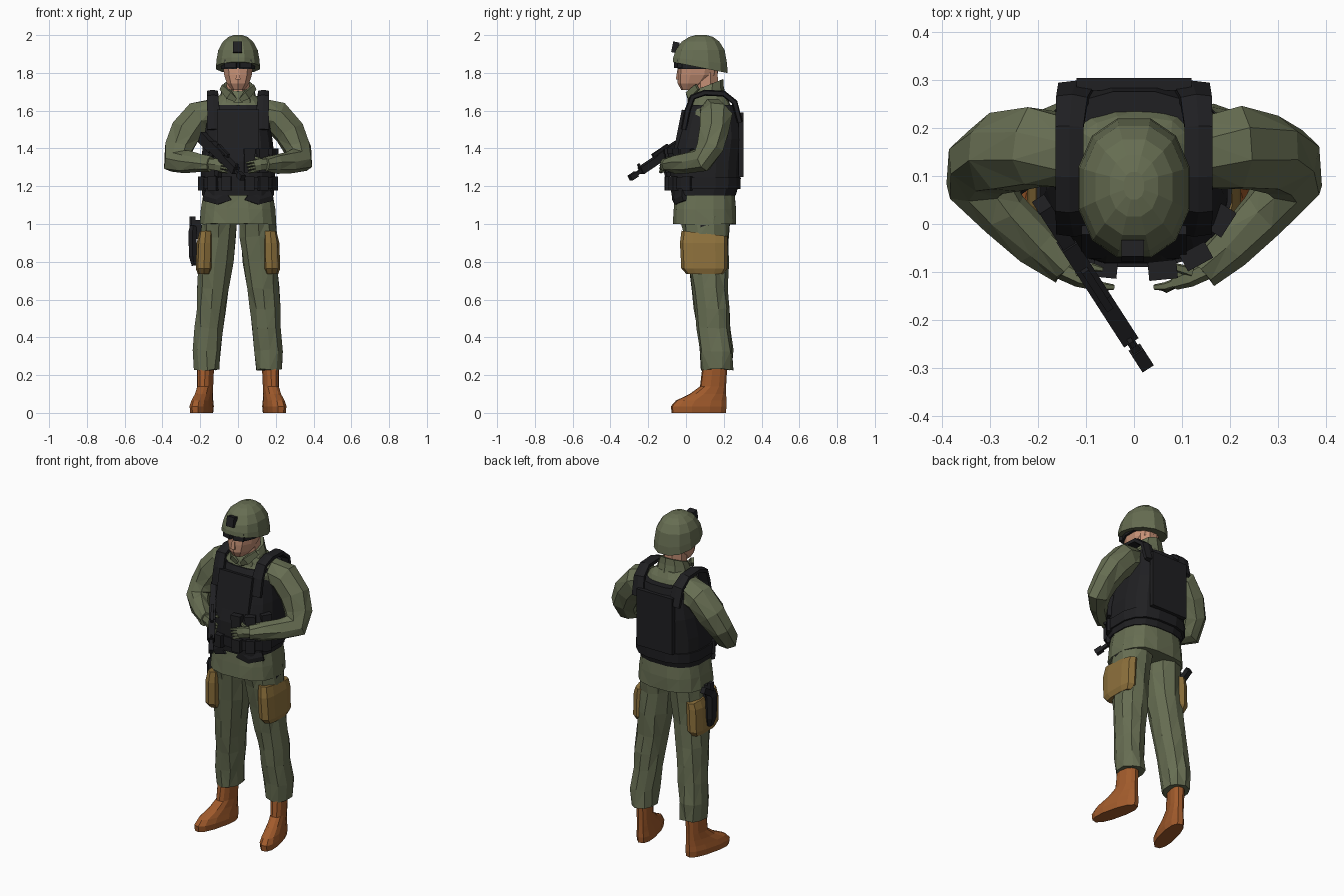
import bpy, bmesh, math, random
from mathutils import Vector, Matrix, Euler

random.seed(4)

def material(name, rgb):
    m = bpy.data.materials.new(name)
    m.diffuse_color = (*rgb, 1)
    return m

OLIVE = material("olive cloth", (0.135, 0.155, 0.085))
BLACK = material("black gear", (0.014, 0.014, 0.016))
TAN = material("tan pouch", (0.27, 0.165, 0.045))
BROWN = material("brown leather", (0.36, 0.105, 0.025))
SKIN = material("skin", (0.56, 0.28, 0.18))

def finish(name, bm, mat, jitter=0.0):
    if jitter:
        for v in bm.verts:
            v.co += Vector([random.uniform(-jitter, jitter) for _ in range(3)])
        bmesh.ops.triangulate(bm, faces=bm.faces[:])
    bmesh.ops.recalc_face_normals(bm, faces=bm.faces[:])
    me = bpy.data.meshes.new(name)
    bm.to_mesh(me)
    bm.free()
    me.materials.append(mat)
    ob = bpy.data.objects.new(name, me)
    bpy.context.collection.objects.link(ob)
    return ob

def outline(n, p):
    # superellipse outline, p = 2 is round, larger is boxier
    pts = []
    for i in range(n):
        t = 2 * math.pi * (i + 0.5) / n
        c, s = math.cos(t), math.sin(t)
        pts.append((math.copysign(abs(c) ** (2 / p), c), math.copysign(abs(s) ** (2 / p), s)))
    return pts

def skin_rings(bm, rings):
    n = len(rings[0])
    for a, b in zip(rings, rings[1:]):
        for i in range(n):
            bm.faces.new((a[i], a[(i + 1) % n], b[(i + 1) % n], b[i]))
    bm.faces.new(rings[0][::-1])
    bm.faces.new(rings[-1])

def loft(name, rows, mat, n=12, p=2.0, side=1, jitter=0.0):
    # rows: centre x, centre y, z, half width, half depth, optional tilt
    bm = bmesh.new()
    rings = []
    for cx, cy, z, rx, ry, *tilt in rows:
        k = tilt[0] if tilt else 0
        rings.append([bm.verts.new((side * (cx + u * rx), cy + v * ry, z + k * v * ry))
                      for u, v in outline(n, p)])
    skin_rings(bm, rings)
    return finish(name, bm, mat, jitter)

def tube(name, pts, mat, ref, n=8, p=2.0, side=1, jitter=0.0):
    # pts: x, y, z, half size along ref, half size across ref
    bm = bmesh.new()
    co = [Vector(q[:3]) for q in pts]
    rings = []
    for i, q in enumerate(pts):
        t = (co[min(i + 1, len(co) - 1)] - co[max(i - 1, 0)]).normalized()
        r = Vector(ref)
        r = (r - t * r.dot(t)).normalized()
        w = t.cross(r)
        ring = []
        for u, v in outline(n, p):
            c = co[i] + r * u * q[3] + w * v * q[4]
            ring.append(bm.verts.new((c.x * side, c.y, c.z)))
        rings.append(ring)
    skin_rings(bm, rings)
    return finish(name, bm, mat, jitter)

def box(name, loc, size, mat, rot=(0, 0, 0), frame=None):
    bm = bmesh.new()
    bmesh.ops.create_cube(bm, size=1)
    m = Matrix.Translation(loc) @ Euler(rot).to_matrix().to_4x4() @ Matrix.Diagonal((*size, 1))
    bm.transform(frame @ m if frame else m)
    return finish(name, bm, mat)

# Head, neck and nose
loft("head", [(0, .02, 1.71, .035, .045), (0, .04, 1.745, .062, .085), (0, .06, 1.79, .077, .107),
              (0, .07, 1.88, .088, .11)], SKIN, 10, 2.2)
loft("neck", [(0, .11, 1.60, .065, .07), (0, .10, 1.82, .066, .072)], SKIN, 8)
loft("nose", [(0, -.04, 1.765, .018, .02), (0, -.035, 1.83, .008, .012)], SKIN, 4)

# Goggles
loft("goggle_strap", [(0, .07, 1.82, .093, .118), (0, .07, 1.86, .096, .118)], BLACK, 12, 2.2)
for s in (-1, 1):
    box("goggle_lens", (s * .037, -.043, 1.848), (.062, .025, .045), BLACK, (0, 0, s * .3))

# Helmet with front mount
loft("helmet", [(0, .075, 1.828, .120, .150, -.2), (0, .075, 1.865, .117, .147, -.12),
                (0, .075, 1.92, .108, .134), (0, .077, 1.965, .083, .103),
                (0, .08, 1.99, .052, .066), (0, .08, 2.0, .022, .03)], OLIVE, 12, 2.2)
box("helmet_mount", (-.003, -.056, 1.935), (.047, .035, .058), BLACK, (-.2, 0, 0))

# Jacket and collar
loft("jacket", [(0, .097, 1.0, .207, .170), (0, .098, 1.08, .198, .168), (0, .10, 1.18, .182, .160),
                (0, .10, 1.35, .165, .150), (0, .12, 1.5, .165, .140), (0, .13, 1.60, .165, .115),
                (0, .13, 1.655, .125, .095), (0, .12, 1.69, .085, .085)], OLIVE, 16, 2.6, jitter=.003)
loft("collar", [(0, .115, 1.65, .105, .10, .1), (0, .11, 1.70, .092, .09, .3),
                (0, .115, 1.735, .078, .082, .4)], OLIVE, 10)
for s in (-1, 1):
    tube("collar_flap", [(.012, .012, 1.655, .014, .006), (.045, .012, 1.68, .03, .012),
                         (.085, .06, 1.725, .022, .012)], OLIVE, (0, 0, 1), 4, side=s)

# Armour vest, belt and shoulder straps
loft("vest", [(0, .093, 1.15, .192, .172), (0, .10, 1.22, .198, .186), (0, .104, 1.33, .198, .188),
              (0, .125, 1.45, .185, .178), (0, .135, 1.55, .165, .160), (0, .148, 1.63, .150, .130)],
     BLACK, 16, 2.7)
loft("vest_belt", [(0, .10, 1.185, .204, .190), (0, .10, 1.245, .206, .193)], BLACK, 16, 2.7)
for s in (-1, 1):
    tube("shoulder_strap", [(.125, -.012, 1.50, .042, .015), (.13, .008, 1.60, .036, .016),
                            (.135, .035, 1.672, .033, .016), (.135, .10, 1.695, .032, .016),
                            (.135, .20, 1.69, .032, .016), (.13, .257, 1.645, .036, .016),
                            (.12, .285, 1.54, .042, .015)], BLACK, (1, 0, 0), 6, 3, s)
    tube("vest_skirt", [(.06, -.06, 1.165, .05, .014), (.11, -.05, 1.13, .03, .014),
                        (.175, -.01, 1.15, .03, .014)], BLACK, (0, 0, 1), 6, 3, s)
box("chest_plate", (0, -.032, 1.48), (.22, .03, .25), BLACK, (-.2, 0, 0))
box("back_plate", (0, .292, 1.42), (.24, .026, .34), BLACK)

# Magazine pouches round the front of the vest
for x, y, a in ((.06, -.094, .1), (.13, -.065, .5), (.182, .01, 1.0)):
    box("magazine_pouch", (x, y, 1.335), (.056, .034, .125), BLACK, (0, 0, a))
    box("pouch_flap", (x, y - .003, 1.385), (.06, .038, .03), BLACK, (0, 0, a))
    for s in (-1, 1):
        box("belt_pouch", (s * x, y, 1.215), (.05, .036, .075), BLACK, (0, 0, s * a))

for s in (-1, 1):
    # Sleeves and gloved hands
    tube("sleeve", [(.12, .15, 1.585, .085, .075), (.205, .158, 1.565, .09, .088),
                    (.275, .150, 1.485, .082, .088), (.315, .125, 1.40, .07, .078),
                    (.325, .085, 1.335, .062, .075), (.27, .02, 1.325, .055, .062),
                    (.20, -.05, 1.32, .045, .052), (.145, -.10, 1.318, .034, .04)],
         OLIVE, (-.04, .04, -.03), 8, side=s, jitter=.006)
    tube("glove", [(.16, -.09, 1.318, .03, .022), (.115, -.112, 1.315, .036, .02),
                   (.085, -.122, 1.308, .034, .016)], OLIVE, (0, 0, 1), 6, side=s)
    for k in range(4):
        z = 1.332 - k * .017
        tube("finger", [(.095, -.12, z, .009, .01), (.065, -.13 - .002 * k, z - .004, .008, .009),
                        (.042 + .005 * k, -.132, z - .01, .005, .006)], OLIVE, (0, 0, 1), 5, side=s)
    tube("thumb", [(.12, -.10, 1.34, .012, .012), (.085, -.09, 1.352, .009, .009),
                   (.065, -.095, 1.35, .005, .005)], OLIVE, (0, 0, 1), 5, side=s)

    # Trousers
    loft("trouser_leg", [(.163, .162, .23, .068, .086), (.163, .158, .33, .075, .088),
                         (.152, .145, .45, .078, .090), (.143, .137, .55, .081, .092),
                         (.132, .128, .66, .086, .096), (.119, .116, .80, .094, .107),
                         (.106, .108, .93, .100, .118), (.100, .10, 1.04, .098, .135)],
         OLIVE, 10, 2.3, s, .006)

    # Thigh pouches and buckles
    loft("thigh_pouch", [(.180, .10, .735, .034, .098), (.180, .097, .765, .045, .122),
                         (.176, .094, .90, .044, .126), (.170, .098, .95, .036, .122, -.12)],
         TAN, 10, 3.2, s)
    box("hip_buckle", (s * .192, .10, .985), (.02, .045, .022), BLACK)

    # Boots: shaft narrows into the foot, toes turned outward
    boot = loft("boot", [(0, .065, 0, .047, .148), (0, .065, .035, .051, .152), (0, .078, .065, .046, .138),
                         (0, .115, .10, .041, .099), (0, .143, .14, .039, .070),
                         (0, .153, .25, .042, .066)], BROWN, 12, 2.4)
    boot.data.transform(Matrix.Translation((s * .172, .15, 0)) @ Matrix.Rotation(s * .24, 4, 'Z')
                        @ Matrix.Translation((0, -.15, 0)))

# Holster and sidearm on the thigh
tube("holster", [(-.232, .10, .78, .014, .022), (-.240, .10, .83, .022, .035),
                 (-.240, .10, .96, .024, .042), (-.238, .105, .985, .018, .04)], BLACK, (1, 0, 0), 6, 3)
box("pistol_grip", (-.243, .145, 1.0), (.028, .09, .036), BLACK, (.55, 0, 0))
box("pistol_slide", (-.236, .10, 1.01), (.02, .03, .06), BLACK)
box("holster_strap", (-.215, .10, .97), (.04, .03, .10), BLACK)

# Slung rifle: local x runs from stock to muzzle, local z is up
start, end = Vector((-.185, .03, 1.465)), Vector((.03, -.303, 1.238))
ax = (end - start).normalized()
side = Vector((0, 0, 1)).cross(ax).normalized()
up = ax.cross(side)
F = Matrix.Translation(start) @ Matrix((ax, side, up)).transposed().to_4x4()
for name, x, z, lx, ly, lz in (("rifle_stock", .05, -.01, .12, .030, .060),
                               ("rifle_receiver", .17, 0, .15, .036, .052),
                               ("rifle_handguard", .305, 0, .13, .036, .040),
                               ("rifle_barrel", .40, 0, .09, .018, .018),
                               ("rifle_muzzle", .425, 0, .045, .028, .030),
                               ("rifle_rail", .21, .032, .11, .016, .018),
                               ("front_sight", .365, .022, .014, .010, .035)):
    box(name, (x, 0, z), (lx, ly, lz), BLACK, frame=F)
box("rifle_magazine", (.215, 0, -.065), (.04, .022, .10), BLACK, (0, -.25, 0), F)
box("rifle_grip", (.125, 0, -.05), (.028, .024, .07), BLACK, (0, .35, 0), F)
